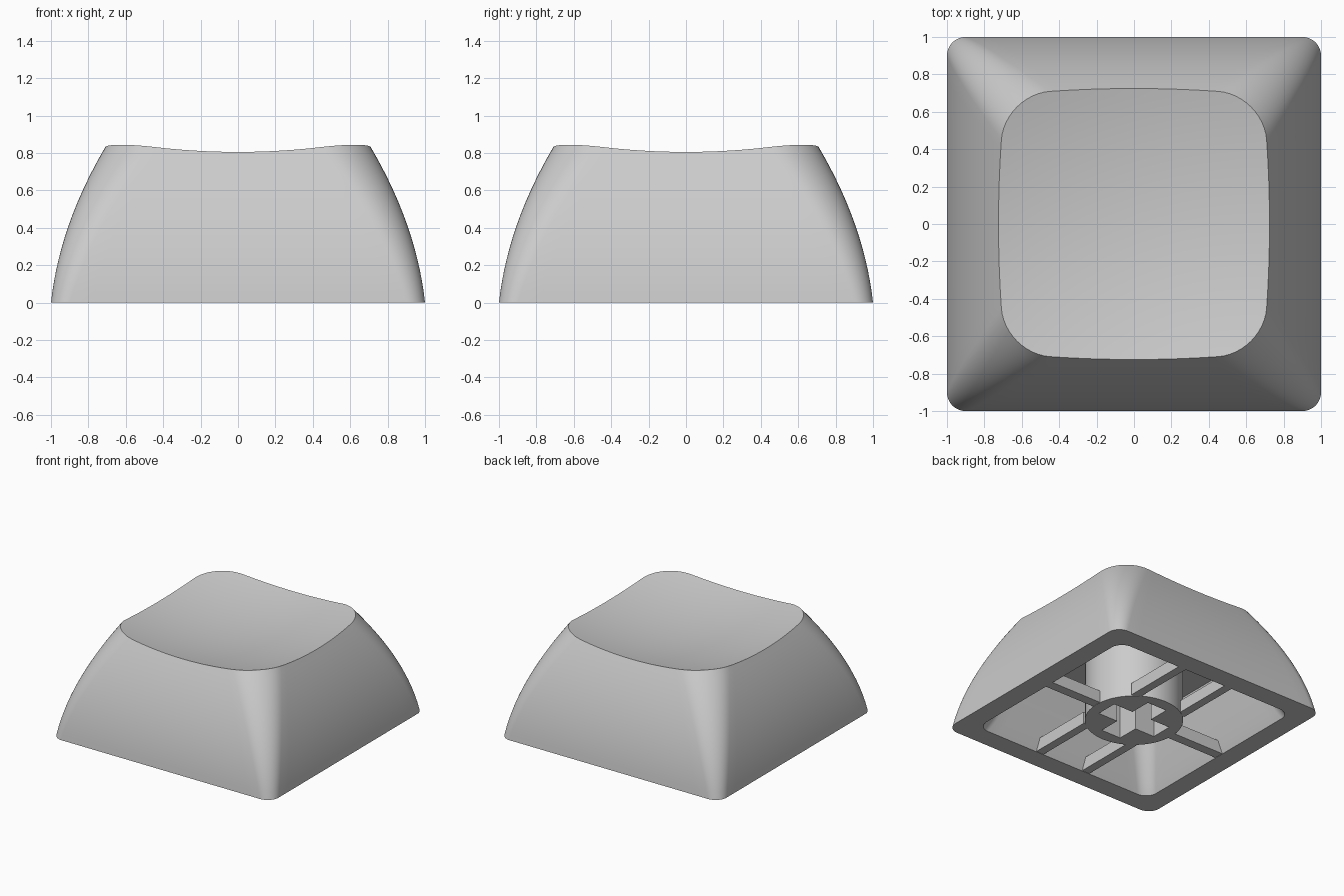
import bpy
import bmesh
import math

cube = bpy.data.objects.get("Cube")
if cube:
    bpy.data.objects.remove(cube, do_unlink=True)

grey = bpy.data.materials.new("light grey plastic")
grey.use_nodes = True
colour = (0.6, 0.6, 0.6, 1)
grey.diffuse_color = colour
grey.node_tree.nodes["Principled BSDF"].inputs["Base Color"].default_value = colour


def finish(obj, angle=35):
    """Give the part its colour and smooth it, keeping edges sharp."""
    obj.data.materials.clear()
    obj.data.materials.append(grey)
    bpy.ops.object.select_all(action="DESELECT")
    obj.select_set(True)
    bpy.context.view_layer.objects.active = obj
    bpy.ops.object.shade_smooth_by_angle(angle=math.radians(angle))


def link(name, data):
    obj = bpy.data.objects.new(name, data)
    bpy.context.collection.objects.link(obj)
    return obj


ARC, SIDE = 12, 16
COUNT = 4 * (ARC + SIDE)


def section_point(i, half, radius):
    """Point i of a rounded square: each quarter is an arc, then a side."""
    quarter, step = divmod(i, ARC + SIDE)
    inner = half - radius
    if step <= ARC:
        a = math.pi / 2 * step / ARC
        x, y = inner + radius * math.cos(a), inner + radius * math.sin(a)
    else:
        x, y = inner - 2 * inner * (step - ARC) / SIDE, half
    for _ in range(quarter):
        x, y = -y, x
    return x, y


def dish(x, y):
    return 0.728 + 0.148 * (x * x + y * y)


def outer_point(i, t):
    """Point on the curved wall, at fraction t of the way up to the dish."""
    z = 0.8 * t
    for _ in range(8):
        x, y = section_point(i, 1 - 0.11 * z - 0.288 * z * z, 0.1 + 0.19 * z)
        z = t * dish(x, y)
    return x, y, z


# Hollow cap: cavity ceiling, cavity wall, rim, outer wall, dished top
bm = bmesh.new()
rings = []
cavity = [(0.65, 0.53), (0.73, 0.3), (0.8, 0.08), (0.835, 0)]
for half, z in cavity:
    rings.append([(*section_point(i, half, 0.1 + 0.1 * z), z) for i in range(COUNT)])
for k in range(17):
    rings.append([outer_point(i, k / 16) for i in range(COUNT)])
edge = rings[-1]
for k in range(15, 0, -1):
    s = k / 16
    rings.append([(x * s, y * s, dish(x * s, y * s)) for x, y, z in edge])

loops = [[bm.verts.new(p) for p in ring] for ring in rings]
for low, high in zip(loops, loops[1:]):
    for i in range(COUNT):
        j = (i + 1) % COUNT
        bm.faces.new((low[i], low[j], high[j], high[i]))
bm.faces.new(loops[0])
centre = bm.verts.new((0, 0, dish(0, 0)))
for i in range(COUNT):
    bm.faces.new((loops[-1][i], loops[-1][(i + 1) % COUNT], centre))
bmesh.ops.recalc_face_normals(bm, faces=bm.faces)
mesh = bpy.data.meshes.new("cap_shell")
bm.to_mesh(mesh)
bm.free()
finish(link("cap_shell", mesh))

# Mounting stem: a round post with a cross-shaped socket
STEM, SLOT, REACH, DEPTH = 0.37, 0.09, 0.27, 0.54
curve = bpy.data.curves.new("stem", "CURVE")
curve.dimensions = "2D"
curve.fill_mode = "BOTH"
curve.extrude = DEPTH / 2
circle = [(STEM * math.cos(math.tau * i / 48), STEM * math.sin(math.tau * i / 48))
          for i in range(48)]
cross = []
for q in range(4):
    for x, y in ((REACH, -SLOT), (REACH, SLOT), (SLOT, SLOT)):
        for _ in range(q):
            x, y = -y, x
        cross.append((x, y))
for outline in (circle, cross):
    spline = curve.splines.new("POLY")
    spline.points.add(len(outline) - 1)
    for point, (x, y) in zip(spline.points, outline):
        point.co = (x, y, 0, 1)
    spline.use_cyclic_u = True
source = link("stem_outline", curve)
bpy.context.view_layer.update()
mesh = bpy.data.meshes.new_from_object(source.evaluated_get(bpy.context.evaluated_depsgraph_get()))
bpy.data.objects.remove(source, do_unlink=True)
bm = bmesh.new()
bm.from_mesh(mesh)
bmesh.ops.remove_doubles(bm, verts=bm.verts, dist=0.0005)
bmesh.ops.recalc_face_normals(bm, faces=bm.faces)
bm.to_mesh(mesh)
bm.free()
stem = link("stem", mesh)
stem.location.z = DEPTH / 2
finish(stem)


# Ribs joining the stem to the walls
def rib(name, x0, x1, y0, y1):
    bpy.ops.mesh.primitive_cube_add(
        size=1, location=((x0 + x1) / 2, (y0 + y1) / 2, 0.052))
    obj = bpy.context.object
    obj.name = name
    obj.scale = (abs(x1 - x0), abs(y1 - y0), 0.1)
    bpy.ops.object.transform_apply(location=False, rotation=False, scale=True)
    finish(obj)


for side, s in (("left", 1), ("right", -1)):
    rib(side + "_rib", s * 0.34, s * 0.85, -0.04, 0.04)
    for end, e in (("back", 1), ("front", -1)):
        rib(side + "_" + end + "_rib", s * 0.19, s * 0.26, e * 0.28, e * 0.85)
